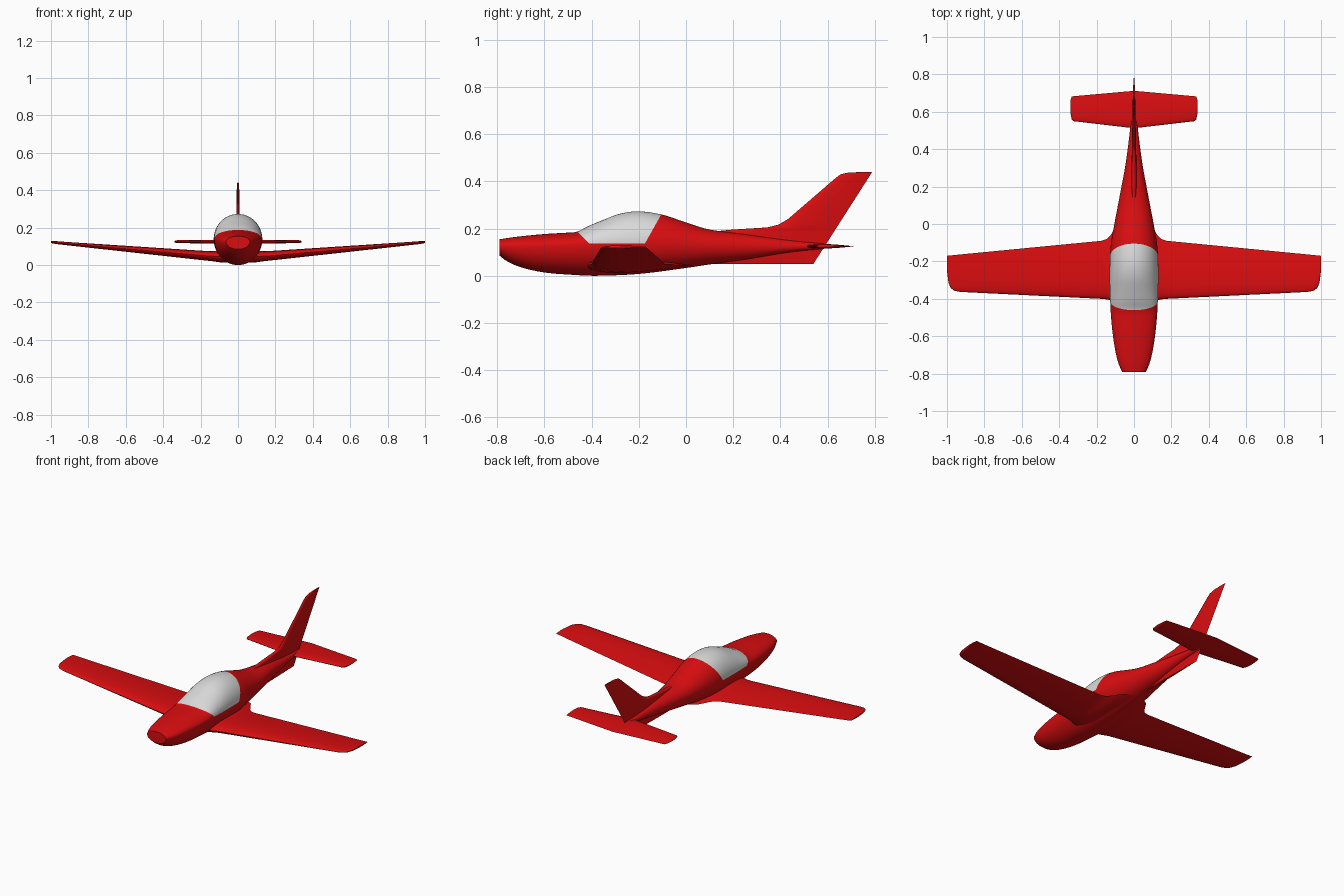
import bpy, bmesh, math
from mathutils import Vector

if "Cube" in bpy.data.objects:
    bpy.data.objects.remove(bpy.data.objects["Cube"])


def material(name, rgb):
    m = bpy.data.materials.new(name)
    m.diffuse_color = (*rgb, 1)
    m.use_nodes = True
    m.node_tree.nodes["Principled BSDF"].inputs["Base Color"].default_value = m.diffuse_color
    return m


RED = material("red paint", (0.70, 0.004, 0.005))
GLASS = material("pale grey canopy", (0.70, 0.70, 0.70))


def finish(name, bm, mats, angle=40):
    bmesh.ops.recalc_face_normals(bm, faces=bm.faces[:])
    me = bpy.data.meshes.new(name)
    bm.to_mesh(me)
    bm.free()
    for m in mats:
        me.materials.append(m)
    ob = bpy.data.objects.new(name, me)
    bpy.context.collection.objects.link(ob)
    bpy.ops.object.select_all(action='DESELECT')
    ob.select_set(True)
    bpy.context.view_layer.objects.active = ob
    bpy.ops.object.shade_smooth_by_angle(angle=math.radians(angle))
    return ob


def loft(rings):
    """Skin a list of closed point rings and cap both ends."""
    bm = bmesh.new()
    vr = [[bm.verts.new(p) for p in r] for r in rings]
    n = len(vr[0])
    for a, b in zip(vr, vr[1:]):
        for i in range(n):
            j = (i + 1) % n
            bm.faces.new((a[i], a[j], b[j], b[i]))
    bm.faces.new(vr[0])
    bm.faces.new(vr[-1])
    return bm


def curve(keys, y):
    """Smooth monotone-ish interpolation through (y, value) keys."""
    n = len(keys)
    i = max(k for k in range(n - 1) if keys[k][0] <= y or k == 0)

    def slope(k):
        a, b = keys[max(k - 1, 0)], keys[min(k + 1, n - 1)]
        return (b[1] - a[1]) / (b[0] - a[0])
    (y0, v0), (y1, v1) = keys[i], keys[i + 1]
    h = y1 - y0
    t = (y - y0) / h
    return ((2*t**3 - 3*t*t + 1) * v0 + (t**3 - 2*t*t + t) * h * slope(i)
            + (3*t*t - 2*t**3) * v1 + (t**3 - t*t) * h * slope(i + 1))


# Fuselage with painted canopy
top = [(-.79, .155), (-.72, .165), (-.6, .177), (-.5, .183), (-.46, .187), (-.42, .208),
       (-.36, .233), (-.28, .263), (-.2, .273), (-.1, .259), (0, .226), (.1, .196),
       (.25, .177), (.45, .15), (.64, .13)]
bottom = [(-.79, .085), (-.76, .062), (-.7, .036), (-.6, .014), (-.48, .004), (-.38, 0),
          (-.2, .008), (0, .033), (.1, .048), (.25, .068), (.45, .1), (.64, .12)]
width = [(-.79, .064), (-.74, .085), (-.66, .103), (-.55, .118), (-.42, .127), (-.25, .13),
         (-.12, .125), (0, .105), (.1, .086), (.2, .067), (.32, .045), (.48, .024), (.64, .008)]
middle = [(-.79, .125), (-.5, .13), (-.25, .14), (0, .13), (.3, .123), (.64, .125)]
rings = []
for s in range(73):
    y = -.79 + 1.43 * s / 72
    w, zt, zb, zc = (curve(k, y) for k in (width, top, bottom, middle))
    ring = []
    for i in range(56):
        a = math.tau * i / 56
        sn = math.sin(a)
        ring.append((w * math.cos(a), y, zc + sn * ((zt - zc) if sn > 0 else (zc - zb))))
    rings.append(ring)
bm = loft(rings)
# the three planes bounding the canopy: windscreen foot, rear frame, sill
planes = [(Vector((0, -.46, .187)), Vector((0, .05, .05)).normalized()),
          (Vector((0, -.105, .26)), Vector((0, -.125, .07)).normalized()),
          (Vector((0, 0, .136)), Vector((0, 0, 1)))]
for co, no in planes:
    bmesh.ops.bisect_plane(bm, geom=bm.verts[:] + bm.edges[:] + bm.faces[:],
                           dist=1e-5, plane_co=co, plane_no=no)
for f in bm.faces:
    c = f.calc_center_median()
    f.material_index = int(all((c - co).dot(no) > 0 for co, no in planes))
finish("fuselage", bm, [RED, GLASS])


def foil(y0, y1, thick, steps=14):
    """Symmetric aerofoil outline as (y, offset) pairs."""
    def half(t):
        return thick * 5 * (.2969*math.sqrt(t) - .126*t - .3516*t*t + .2843*t**3 - .1036*t**4)
    ts = [(1 - math.cos(math.pi * i / steps)) / 2 for i in range(steps + 1)]
    up = [(y0 + (y1 - y0) * t, half(t)) for t in ts]
    down = [(y, -o) for y, o in up[-2:0:-1]]
    return up + down


def mirrored_panel(name, sections):
    """Sections: span x, leading y, trailing y, thickness, height z."""
    for side, sx in (("left", -1), ("right", 1)):
        rings = [[(sx * x, y, z + o) for y, o in foil(y0, y1, t)]
                 for x, y0, y1, t, z in sections]
        finish(side + "_" + name, loft(rings), [RED], 50)


# Wings with a root fillet and a rounded leading tip corner
mirrored_panel("wing", [
    (0, -.43, .05, .062, .042), (.08, -.42, .01, .062, .044),
    (.11, -.412, -.035, .06, .046), (.125, -.407, -.06, .056, .047),
    (.145, -.403, -.08, .053, .048), (.175, -.4, -.09, .051, .05),
    (.93, -.363, -.163, .017, .116), (.96, -.357, -.166, .016, .119),
    (.98, -.342, -.168, .015, .121), (.992, -.315, -.169, .013, .122),
    (1, -.25, -.17, .008, .123)])

# Tailplane
mirrored_panel("tailplane", [
    (0, .512, .712, .02, .125), (.325, .55, .683, .016, .125),
    (.333, .56, .681, .013, .125), (.338, .585, .667, .008, .125),
    (.34, .605, .64, .004, .125)])

# Fin with ventral keel and dorsal fillet: height z, leading y, thickness
fin = [(.05, .1, .014), (.09, .1, .026), (.14, .1, .03), (.186, .1, .026), (.196, .2, .023),
       (.205, .345, .021), (.217, .392, .02), (.24, .432, .019), (.415, .635, .013),
       (.43, .655, .012), (.437, .685, .01), (.441, .76, .004)]
rings = [[(o, y, z) for y, o in foil(y0, .54 + (z - .05) * .25 / .391, t)]
         for z, y0, t in fin]
finish("tail_fin", loft(rings), [RED], 50)
